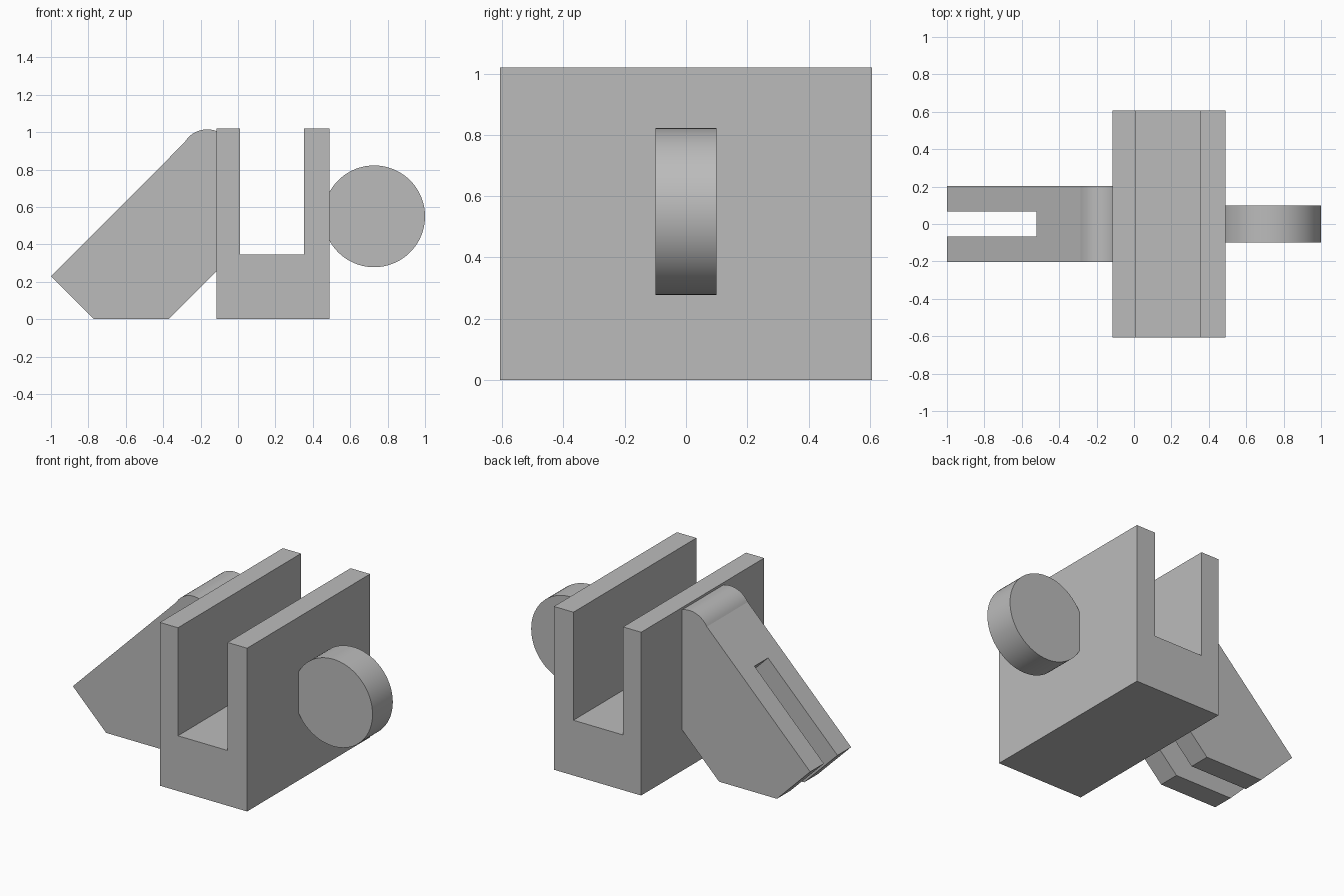
import bpy, bmesh, math

cube = bpy.data.objects.get("Cube")
if cube:
    bpy.data.objects.remove(cube, do_unlink=True)

grey = bpy.data.materials.new("plain_grey")
grey.use_nodes = True
colour = (0.5, 0.5, 0.5, 1)
grey.diffuse_color = colour
grey.node_tree.nodes["Principled BSDF"].inputs["Base Color"].default_value = colour


def arc(cx, cz, radius, start, end, steps):
    """Points on an arc in the xz plane, angles in degrees."""
    angles = [math.radians(start + (end - start) * i / steps) for i in range(steps + 1)]
    return [(cx + radius * math.cos(a), cz + radius * math.sin(a)) for a in angles]


def prism(name, profile, half_depth):
    """Extrude an xz profile symmetrically along y."""
    bm = bmesh.new()
    face = bm.faces.new([bm.verts.new((x, -half_depth, z)) for x, z in profile])
    extruded = bmesh.ops.extrude_face_region(bm, geom=[face], use_keep_orig=True)["geom"]
    moved = [v for v in extruded if isinstance(v, bmesh.types.BMVert)]
    bmesh.ops.translate(bm, verts=moved, vec=(0, 2 * half_depth, 0))
    bmesh.ops.recalc_face_normals(bm, faces=bm.faces)
    mesh = bpy.data.meshes.new(name)
    bm.to_mesh(mesh)
    bm.free()
    mesh.materials.append(grey)
    obj = bpy.data.objects.new(name, mesh)
    bpy.context.collection.objects.link(obj)
    return obj


def activate(obj):
    bpy.ops.object.select_all(action="DESELECT")
    obj.select_set(True)
    bpy.context.view_layer.objects.active = obj


# U-shaped channel block
left, right, top = -0.115, 0.488, 1.02
prism("channel_block", [(left, 0), (right, 0), (right, top), (0.353, top),
                        (0.353, 0.345), (0.01, 0.345), (0.01, top), (left, top)], 0.607)

# Sloping arm with a rounded top, tucked slightly into the block
inner = left + 0.01
crown = arc(-0.165, 0.876, 0.139, 64, 150, 16)
arm = prism("sloping_arm", [(-1, 0.23), (-0.77, 0), (-0.37, 0), (inner, 0.37 + inner)]
            + crown, 0.202)

# Slot through the arm, square to its slope
cutter = prism("slot_cutter", [(-0.66, 0.85), (0.24, -0.05), (-0.4, -0.69), (-1.3, 0.21)], 0.067)
cutter.hide_render = True
slot = arm.modifiers.new("slot", "BOOLEAN")
slot.operation = "DIFFERENCE"
slot.solver = "EXACT"
slot.object = cutter
activate(arm)
bpy.ops.object.modifier_apply(modifier=slot.name)
bpy.data.objects.remove(cutter, do_unlink=True)

# Upright disc on the other side
disc = prism("side_disc", arc(0.728, 0.55, 0.272, 0, 360, 72)[:-1], 0.1)

for part in (arm, disc):
    activate(part)
    bpy.ops.object.shade_smooth_by_angle(angle=math.radians(10))
